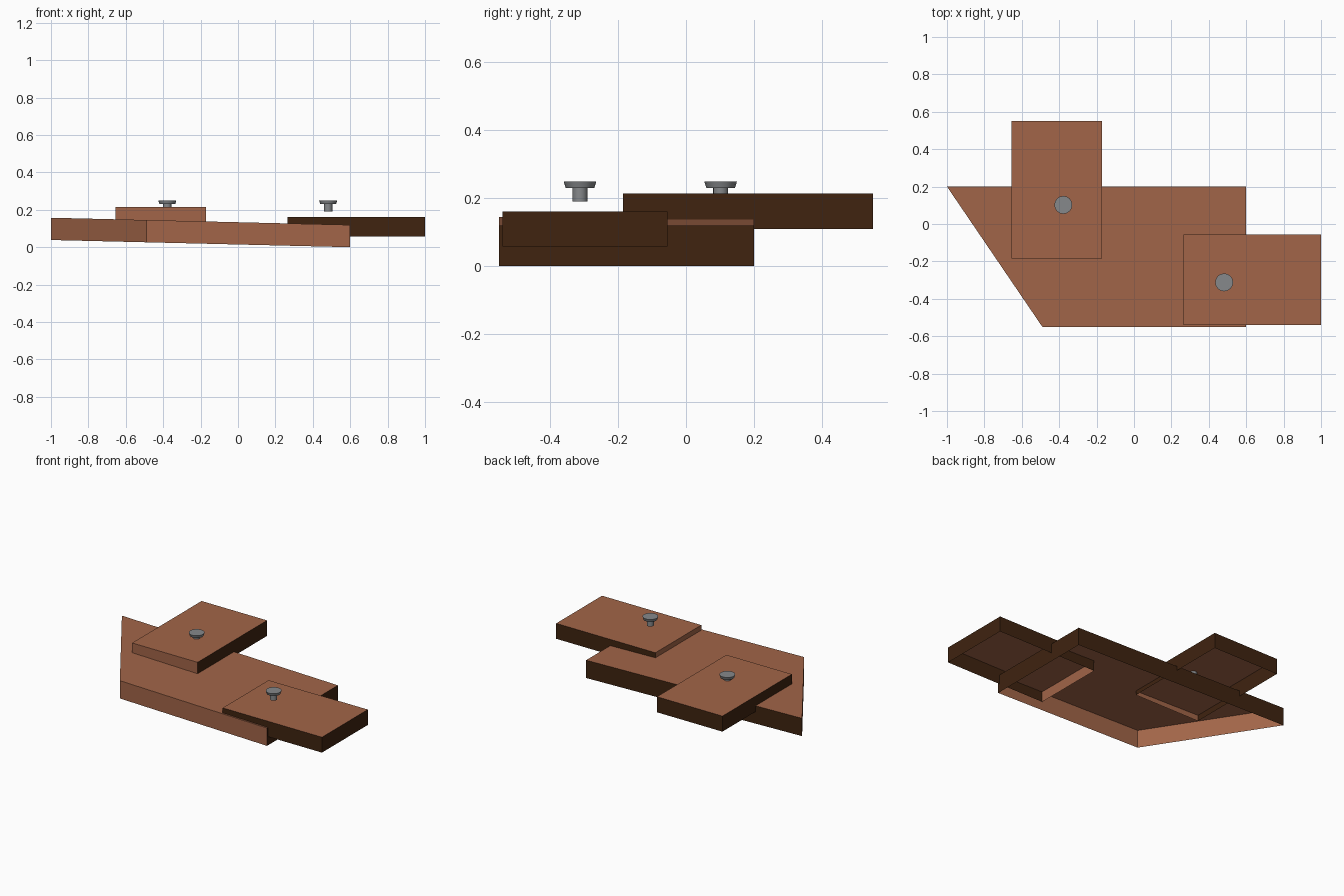
import bpy, bmesh, math

if "Cube" in bpy.data.objects:
    bpy.data.objects.remove(bpy.data.objects["Cube"])

def material(name, rgb):
    m = bpy.data.materials.new(name)
    m.diffuse_color = (*rgb, 1)
    m.use_nodes = True
    m.node_tree.nodes["Principled BSDF"].inputs["Base Color"].default_value = m.diffuse_color
    return m

WOOD = material("warm_wood", (0.36, 0.13, 0.065))
DARK = material("dark_end_grain", (0.05, 0.017, 0.005))
STEEL = material("grey_steel", (0.24, 0.25, 0.26))

def finish(bm, name, mats):
    me = bpy.data.meshes.new(name)
    bm.to_mesh(me)
    bm.free()
    for m in mats:
        me.materials.append(m)
    ob = bpy.data.objects.new(name, me)
    bpy.context.collection.objects.link(ob)
    return ob

def open_board(name, outline, top, bottom, dark_sides):
    """Counter-clockwise outline; top and walls only, hollow underneath.
    dark_sides lists the wall numbers that show dark end grain."""
    bm = bmesh.new()
    up = [bm.verts.new((x, y, top(x))) for x, y in outline]
    low = [bm.verts.new((x, y, bottom(x))) for x, y in outline]
    bm.faces.new(up)
    n = len(outline)
    for i in range(n):
        j = (i + 1) % n
        f = bm.faces.new((low[i], low[j], up[j], up[i]))
        f.material_index = 1 if i in dark_sides else 0
    return finish(bm, name, [WOOD, DARK])

def rect(x0, x1, y0, y1):
    # walls in order: front, right, back, left
    return [(x0, y0), (x1, y0), (x1, y1), (x0, y1)]

# Large sloping base board with a slanted end
slope = lambda x: (0.6 - x) * 0.024
open_board("base_board", [(-0.49, -0.55), (0.6, -0.55), (0.6, 0.2), (-1, 0.2)],
           lambda x: 0.119 + slope(x), slope, {1, 2})

# Two smaller planks lying across it
open_board("back_plank", rect(-0.655, -0.17, -0.185, 0.55),
           lambda x: 0.214, lambda x: 0.11, {1, 2, 3})
open_board("right_plank", rect(0.265, 1.0, -0.54, -0.055),
           lambda x: 0.161, lambda x: 0.058, {0, 1, 2})

# Nails: lathed profile of shank and flared head
def nail(name, cx, cy, sides=16):
    profile = [(0.022, 0.19), (0.022, 0.23), (0.042, 0.23), (0.048, 0.249)]
    bm = bmesh.new()
    rings = []
    for r, z in profile:
        rings.append([bm.verts.new((cx + r * math.cos(2 * math.pi * k / sides),
                                    cy + r * math.sin(2 * math.pi * k / sides), z))
                      for k in range(sides)])
    for a, b in zip(rings, rings[1:]):
        for k in range(sides):
            j = (k + 1) % sides
            bm.faces.new((a[k], a[j], b[j], b[k])).smooth = True
    bm.faces.new(rings[-1])
    bm.faces.new(rings[0][::-1])
    ob = finish(bm, name, [STEEL])
    bpy.ops.object.select_all(action='DESELECT')
    ob.select_set(True)
    bpy.context.view_layer.objects.active = ob
    bpy.ops.object.shade_smooth_by_angle(angle=math.radians(35))

nail("back_nail", -0.378, 0.102)
nail("right_nail", 0.482, -0.312)
